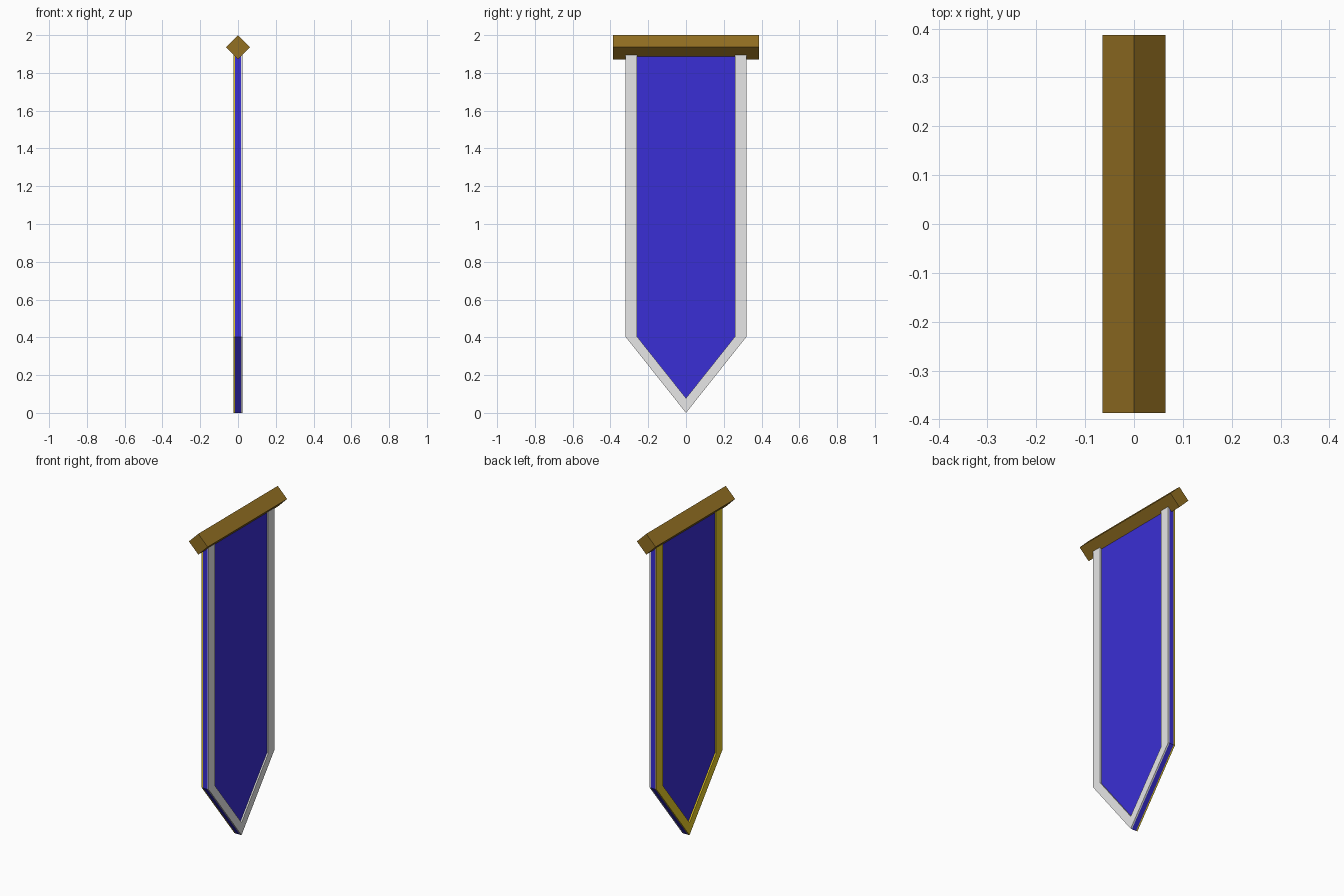
import bpy, bmesh
from mathutils import Vector

cube = bpy.data.objects.get("Cube")
if cube:
    bpy.data.objects.remove(cube, do_unlink=True)


def material(name, rgb):
    m = bpy.data.materials.new(name)
    m.use_nodes = True
    color = (*rgb, 1)
    m.diffuse_color = color
    m.node_tree.nodes["Principled BSDF"].inputs["Base Color"].default_value = color
    return m


blue = material("blue cloth", (0.042, 0.028, 0.66))
silver = material("silver trim", (0.80, 0.80, 0.80))
gold = material("gold trim", (0.80, 0.60, 0.02))
wood = material("brown wood", (0.29, 0.16, 0.016))


def prism(name, polygons, direction, mat):
    """Extrude joined flat polygons along a direction into a closed solid."""
    bm = bmesh.new()
    for points in polygons:
        bm.faces.new([bm.verts.new(p) for p in points])
    bmesh.ops.remove_doubles(bm, verts=bm.verts[:], dist=0.0001)
    result = bmesh.ops.extrude_face_region(bm, geom=bm.faces[:], use_keep_orig=True)
    moved = [g for g in result["geom"] if isinstance(g, bmesh.types.BMVert)]
    bmesh.ops.translate(bm, verts=moved, vec=Vector(direction))
    bmesh.ops.recalc_face_normals(bm, faces=bm.faces[:])
    mesh = bpy.data.meshes.new(name)
    bm.to_mesh(mesh)
    bm.free()
    mesh.materials.append(mat)
    obj = bpy.data.objects.new(name, mesh)
    bpy.context.collection.objects.link(obj)
    return obj


# Pennant outline and the inner edge of its border, as (y, z)
TOP = 1.9
CLOTH = 0.015
TRIM = 0.009
outer = [(-0.32, TOP), (-0.32, 0.403), (0, 0), (0.32, 0.403), (0.32, TOP)]
inner = [(-0.26, TOP), (-0.26, 0.405), (0, 0.078), (0.26, 0.405), (0.26, TOP)]

# Cloth
prism("banner_cloth", [[(-CLOTH, y, z) for y, z in outer]], (2 * CLOTH, 0, 0), blue)

# Raised border on each side of the cloth
for name, side, mat in (("left_trim", 1, silver), ("right_trim", -1, gold)):
    strips = []
    for i in range(len(outer) - 1):
        ring = (outer[i], outer[i + 1], inner[i + 1], inner[i])
        strips.append([(side * CLOTH, y, z) for y, z in ring])
    prism(name, strips, (side * TRIM, 0, 0), mat)

# Square crossbar standing on its edge
R, MID, HALF = 0.064, 1.936, 0.387
diamond = [(R, 0), (0, R), (-R, 0), (0, -R)]
prism("crossbar", [[(x, -HALF, MID + z) for x, z in diamond]], (0, 2 * HALF, 0), wood)
